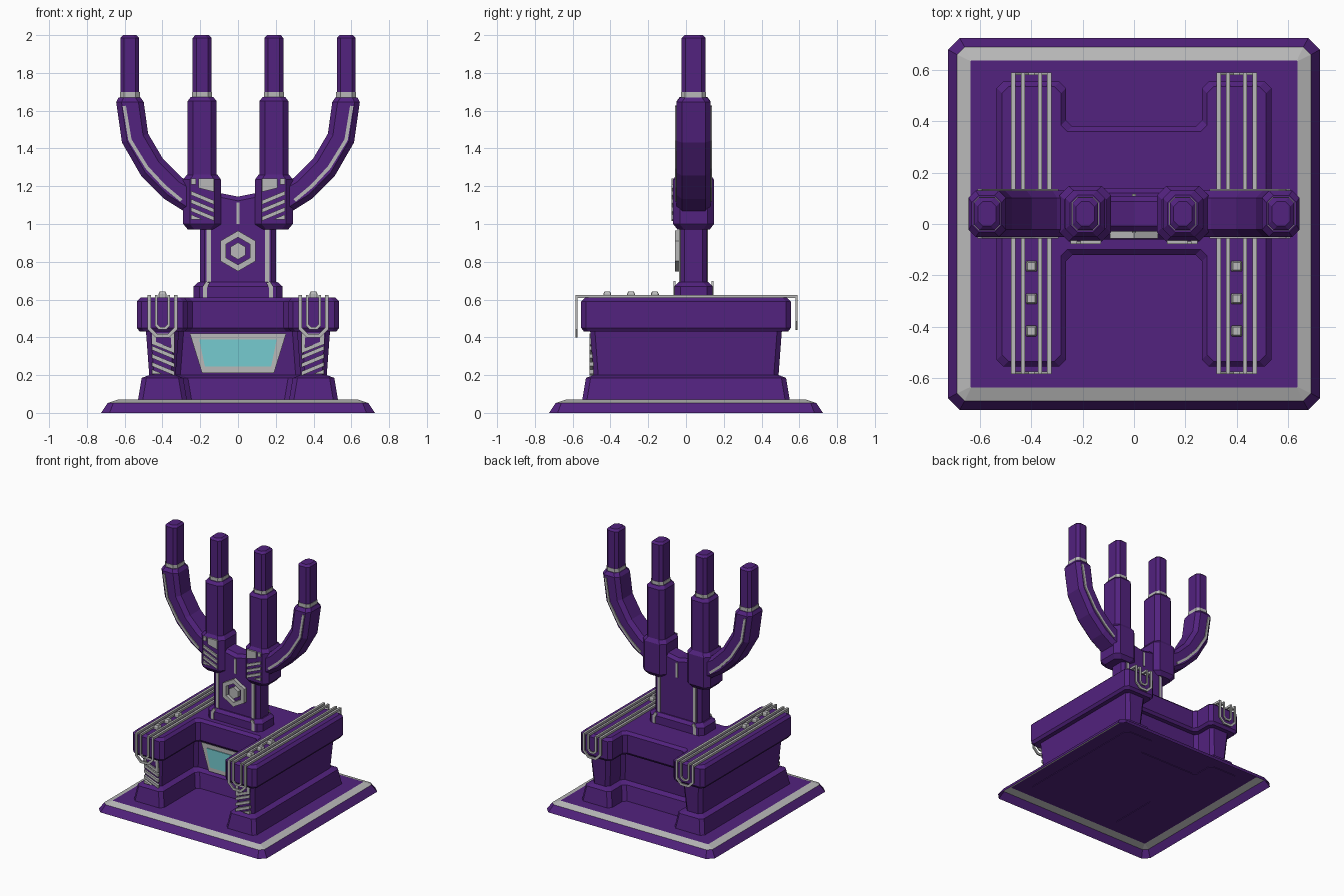
import bpy, bmesh, math
from mathutils import Vector

cube = bpy.data.objects.get("Cube")
if cube:
    bpy.data.objects.remove(cube, do_unlink=True)


def material(name, rgb):
    m = bpy.data.materials.new(name)
    m.use_nodes = True
    m.diffuse_color = (*rgb, 1)
    m.node_tree.nodes["Principled BSDF"].inputs["Base Color"].default_value = (*rgb, 1)
    return m


PURPLE = material("purple", (0.085, 0.016, 0.21))
GREY = material("light grey", (0.48, 0.48, 0.48))
TEAL = material("teal", (0.18, 0.6, 0.63))


def finish(name, bm, *mats):
    mesh = bpy.data.meshes.new(name)
    bm.to_mesh(mesh)
    bm.free()
    for m in mats:
        mesh.materials.append(m)
    ob = bpy.data.objects.new(name, mesh)
    bpy.context.collection.objects.link(ob)
    return ob


def chamfer(poly, c):
    """Cut every corner of a 2D outline."""
    out = []
    for i, p in enumerate(poly):
        p = Vector(p)
        for q in (poly[i - 1], poly[(i + 1) % len(poly)]):
            out.append(p + (Vector(q) - p).normalized() * c)
    return out


def rect(hx, hy, c=0.0):
    poly = [(-hx, -hy), (hx, -hy), (hx, hy), (-hx, hy)]
    return chamfer(poly, c) if c else [Vector(p) for p in poly]


def loft(name, rings, mats=(PURPLE,), bottom=True):
    """Skin a stack of matching rings and cap the ends."""
    bm = bmesh.new()
    rows = [[bm.verts.new(p) for p in ring] for ring in rings]
    n = len(rows[0])
    for k, (a, b) in enumerate(zip(rows, rows[1:])):
        for i in range(n):
            j = (i + 1) % n
            f = bm.faces.new((a[i], a[j], b[j], b[i]))
            f.material_index = 1 if len(mats) > 1 and k == 1 else 0
    bm.faces.new(rows[-1])
    if bottom:
        bm.faces.new(rows[0][::-1])
        bmesh.ops.recalc_face_normals(bm, faces=bm.faces[:])
    return finish(name, bm, *mats)


def column(name, cx, cy, sections, c, mat=PURPLE):
    """Chamfered upright made from (z, half width, half depth) sections."""
    return loft(name, [[(cx + p.x, cy + p.y, z) for p in rect(hx, hy, c)]
                       for z, hx, hy in sections], (mat,))


def sheet(name, polys, y, mat=GREY, thick=0.01, bevel=0.0):
    """Plates facing the front, drawn in x and z."""
    bm = bmesh.new()
    for poly in polys:
        bm.faces.new([bm.verts.new((x, y, z)) for x, z in poly])
    bmesh.ops.remove_doubles(bm, verts=bm.verts[:], dist=1e-5)
    bmesh.ops.recalc_face_normals(bm, faces=bm.faces[:])
    ob = finish(name, bm, mat)
    mod = ob.modifiers.new("thickness", "SOLIDIFY")
    mod.thickness, mod.offset = thick, 0
    if bevel:
        mod = ob.modifiers.new("bevel", "BEVEL")
        mod.width, mod.segments = bevel, 1
    return ob


def band(path, width, closed=False):
    """Mitred quads of even width along a 2D path."""
    pts = [Vector(p) for p in path]
    n = len(pts)
    sides = []
    for i, p in enumerate(pts):
        before = p - pts[i - 1] if closed or i else pts[1] - p
        after = pts[(i + 1) % n] - p if closed or i < n - 1 else before
        a, b = before.normalized(), after.normalized()
        t = (a + b).normalized()
        off = Vector((-t.y, t.x)) * (width / 2 / max(t.dot(a), 0.3))
        sides.append((p + off, p - off))
    quads = []
    for i in range(n if closed else n - 1):
        (l0, r0), (l1, r1) = sides[i], sides[(i + 1) % n]
        quads.append([r0, r1, l1, l0])
    return quads


def flip(points, s):
    return [(x * s, z) for x, z in points]


# Floor plate, open underneath, with a grey sloping rim
loft("floor_plate", [[(p.x, p.y, z) for p in rect(h, h, c)] for z, h, c in
     ((0, 0.725, 0.045), (0.052, 0.69, 0.03), (0.07, 0.637, 0.002))],
     (PURPLE, GREY), bottom=False)


# H-shaped pedestal with flared foot and overhanging top
def h_ring(z, d):
    x, i, y, f, b = 0.535 - d, 0.265 + d, 0.555 - d, -0.12 + d, 0.38 - d
    poly = [(-x, -y), (-i, -y), (-i, f), (i, f), (i, -y), (x, -y),
            (x, y), (i, y), (i, b), (-i, b), (-i, y), (-x, y)]
    return [(p.x, p.y, z) for p in chamfer(poly, 0.025)]


loft("pedestal", [h_ring(z, d) for z, d in
     ((0.065, 0.005), (0.185, 0.025), (0.2, 0.065), (0.43, 0.048),
      (0.43, 0.015), (0.45, 0), (0.59, 0), (0.61, 0.02))])

# Window on the crossbar
sheet("window_frame", [[(-0.255, 0.42), (0.255, 0.42), (0.19, 0.21), (-0.19, 0.21)]],
      -0.075, thick=0.03)
sheet("window_pane", [[(-0.205, 0.388), (0.205, 0.388), (0.175, 0.245), (-0.175, 0.245)]],
      -0.092, TEAL, 0.008)


# Slanted stripe emblem, reused on the pedestal legs and the knuckles
def emblem(name, s, cx, top, y, solid):
    x0, x1 = cx - 0.06, cx + 0.06
    if solid:
        polys = [flip([(x0 + 0.04, top), (x1, top), (x1, top - 0.07),
                       (x0 + 0.04, top - 0.05)], s),
                 flip([(x0, top), (x0 + 0.025, top), (x0 + 0.025, top - 0.03),
                       (x0, top - 0.03)], s)]
    else:
        polys = band(flip([(x0 + 0.01, top - 0.01), (x1 - 0.01, top - 0.01),
                           (x1 - 0.01, top - 0.09), (x0 + 0.01, top - 0.05)], s), 0.02, True)
    for k in range(3):
        z = top - 0.065 - 0.043 * k
        polys.append(flip([(x0, z), (x1, z - 0.05), (x1, z - 0.072), (x0, z - 0.022)], s))
    polys.append(flip([(x0, top - 0.19), (x0 + 0.06, top - 0.215), (x0, top - 0.215)], s))
    sheet(name, polys, y, thick=0.02)


for side, s in (("right", -1), ("left", 1)):
    m = -s  # flips shapes that are laid out on the model's right
    # Trim straps running over each pedestal leg
    for end, y, low in (("front", -0.58, 0.408), ("back", 0.585, 0.448)):
        bands = []
        for w, drop, t in ((0.07, 0, 0.018), (0.033, 0.04, 0.015)):
            z = low + drop
            cut = w * 0.55
            bands += band([(s * 0.4 - w, 0.625), (s * 0.4 - w, z + cut),
                           (s * 0.4 - w + cut, z), (s * 0.4 + w - cut, z),
                           (s * 0.4 + w, z + cut), (s * 0.4 + w, 0.625)], t)
        sheet(f"{side}_{end}_strap", bands, y)
    for k, (w, t) in enumerate(((-0.07, 0.009), (-0.033, 0.0075),
                                (0.033, 0.0075), (0.07, 0.009))):
        loft(f"{side}_top_strap_{k + 1}", [[(s * 0.4 + w + p.x, 0.0025 + p.y, z)
             for p in rect(t, 0.5875)] for z in (0.608, 0.625)], (GREY,))
    for k in range(3):
        column(f"{side}_stud_{k + 1}", s * 0.4, -0.165 - 0.126 * k,
               ((0.608, 0.021, 0.021), (0.63, 0.021, 0.021), (0.642, 0.015, 0.015)),
               0.003, GREY)
    emblem(f"{side}_leg_emblem", m, -0.395, 0.42, -0.5, False)

    # Knuckle and straight inner finger
    column(f"{side}_knuckle", s * 0.19, 0.04,
           ((0.97, 0.075, 0.085), (1.0, 0.1, 0.108), (1.235, 0.1, 0.108),
            (1.262, 0.08, 0.09)), 0.035)
    emblem(f"{side}_knuckle_emblem", m, -0.188, 1.24, -0.068, True)
    column(f"{side}_inner_finger", s * 0.19, 0.04,
           ((1.24, 0.077, 0.09), (1.65, 0.077, 0.09), (1.672, 0.06, 0.073)), 0.03)

    # Curved outer finger
    path = [Vector(p) for p in flip([(-0.2, 1.1), (-0.345, 1.19), (-0.455, 1.3),
            (-0.545, 1.455), (-0.572, 1.645), (-0.574, 1.67)], m)]
    rings = []
    for i, p in enumerate(path):
        t = (path[min(i + 1, len(path) - 1)] - path[max(i - 1, 0)]).normalized()
        if i >= len(path) - 2:
            t = Vector((0, 1))
        k = 0.8 if i == len(path) - 1 else 1
        rings.append([(p.x + t.y * q.x, 0.04 + q.y, p.y - t.x * q.x)
                      for q in rect(0.073 * k, 0.09 * k, 0.028)])
    loft(f"{side}_outer_finger", rings)
    line = flip([(-0.3, 1.125), (-0.39, 1.2), (-0.483, 1.3), (-0.572, 1.445), (-0.602, 1.625)], m)
    for end, y in (("front", -0.052), ("back", 0.132)):
        sheet(f"{side}_finger_{end}_line", band(line, 0.018), y)

    # Fingertips with grey collars
    for kind, x in (("inner", 0.19), ("outer", 0.573)):
        column(f"{side}_{kind}_collar", s * x, 0.04,
               ((1.66, 0.053, 0.066), (1.698, 0.053, 0.066)), 0.022, GREY)
        column(f"{side}_{kind}_fingertip", s * x, 0.04,
               ((1.69, 0.05, 0.063), (1.985, 0.05, 0.063), (2.0, 0.036, 0.048)), 0.02)

    # Piping on the wrist and its foot
    for end, e in (("front", -1), ("back", 1)):
        sheet(f"{side}_wrist_{end}_line", band([(s * 0.155, 0.68), (s * 0.155, 0.99)], 0.022),
              0.04 + e * 0.072)
        sheet(f"{side}_foot_{end}_line", band([(s * 0.175, 0.605), (s * 0.175, 0.665),
              (s * 0.16, 0.692)], 0.022), 0.04 + e * 0.1)

# Wrist with a shallow notch between the knuckles
column("wrist_foot", 0, 0.04, ((0.6, 0.235, 0.1), (0.67, 0.235, 0.1), (0.692, 0.21, 0.08)), 0.03)
sheet("wrist", [[(-0.2, 0.66), (0.2, 0.66), (0.2, 1.19), (0.1, 1.165), (0, 1.145),
                 (-0.1, 1.165), (-0.2, 1.19)]], 0.04, PURPLE, 0.14, 0.022)
for end, y in (("front", -0.031), ("back", 0.111)):
    sheet(f"wrist_{end}_slot", band([(0, 1.0), (0, 1.115)], 0.016), y)


# Hexagonal badge
def hexagon(r):
    return [(r * math.sin(k * math.pi / 3), 0.857 + r * math.cos(k * math.pi / 3))
            for k in range(6)]


sheet("badge_ring", band(hexagon(0.09), 0.03, True), -0.042, thick=0.03)
sheet("badge_centre", [hexagon(0.045)], -0.042, thick=0.03)
